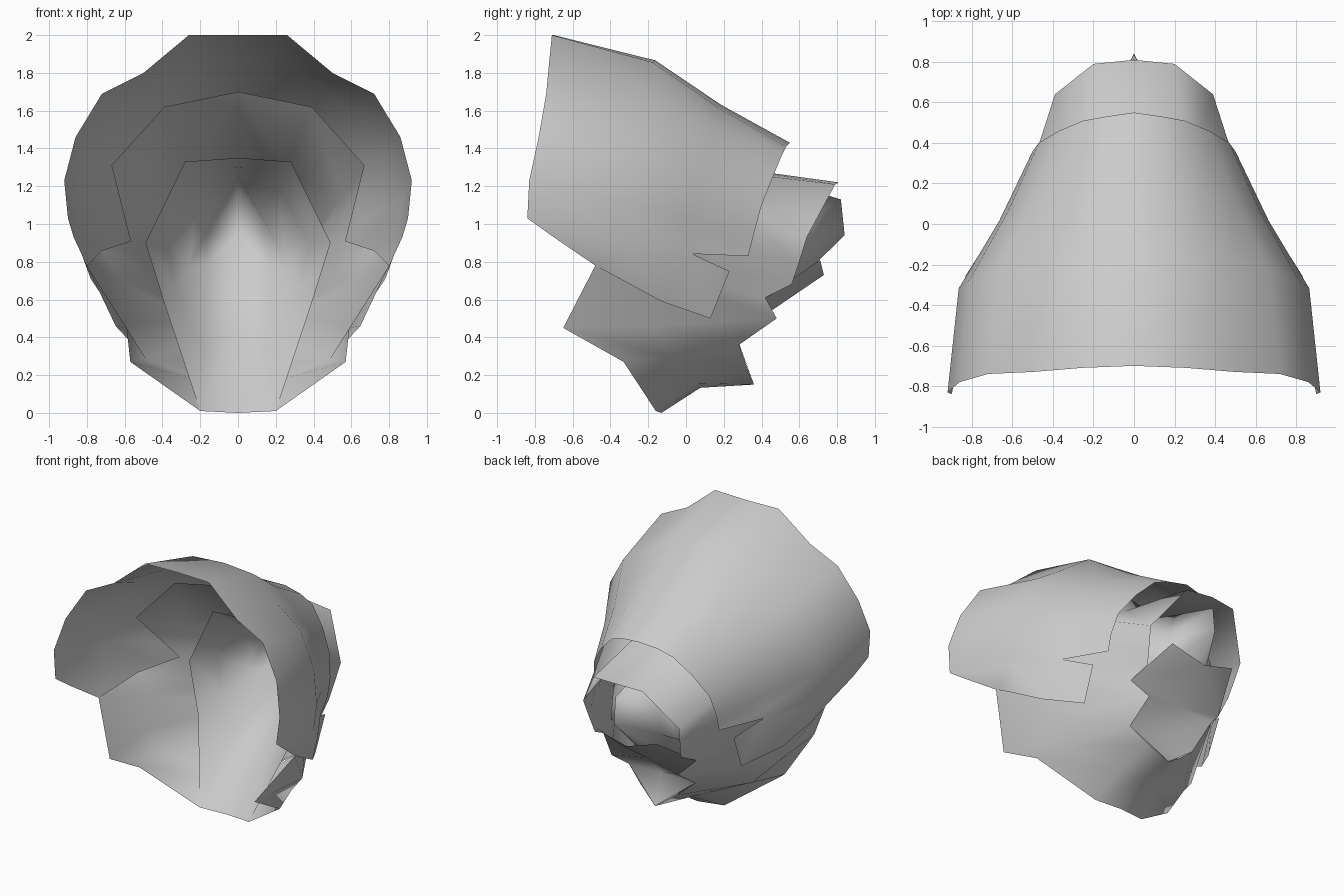
import bpy
import bmesh
from mathutils import Vector

default_cube = bpy.data.objects.get("Cube")
if default_cube:
    bpy.data.objects.remove(default_cube, do_unlink=True)

# One plain grey for every shell
grey = bpy.data.materials.new("plain_grey")
grey.use_nodes = True
colour = (0.6, 0.6, 0.6, 1)
grey.diffuse_color = colour
principled = next(n for n in grey.node_tree.nodes if n.type == 'BSDF_PRINCIPLED')
principled.inputs["Base Color"].default_value = colour
principled.inputs["Roughness"].default_value = 0.8


def swell(point, amount, axis_height):
    """Push a point away from the lengthwise axis of the body."""
    return Vector((point.x * amount, point.y,
                   axis_height + (point.z - axis_height) * amount))


def loft(front, back, steps, axis_height, row_swell=None):
    """Quads from a front rim to a back rim; steps are (position, swelling)."""
    rows = []
    for index, (start, end) in enumerate(zip(front, back)):
        start, end = Vector(start), Vector(end)
        row = [start]
        for position, amount in steps:
            if row_swell:
                amount = row_swell[index]
            row.append(swell(start.lerp(end, position), amount, axis_height))
        row.append(end)
        rows.append(row)
    faces = []
    for upper, lower in zip(rows, rows[1:]):
        for i in range(len(upper) - 1):
            faces.append((upper[i], upper[i + 1], lower[i + 1], lower[i]))
    return faces


def build(name, faces):
    """Join half a shell from its faces and mirror it across the middle."""
    bm = bmesh.new()
    for face in faces:
        bm.faces.new([bm.verts.new(corner) for corner in face])
    bmesh.ops.remove_doubles(bm, verts=bm.verts, dist=0.005)
    bmesh.ops.recalc_face_normals(bm, faces=bm.faces)
    for face in bm.faces:
        face.smooth = True
    mesh = bpy.data.meshes.new(name)
    bm.to_mesh(mesh)
    bm.free()
    mesh.materials.append(grey)
    obj = bpy.data.objects.new(name, mesh)
    bpy.context.scene.collection.objects.link(obj)
    mirror = obj.modifiers.new("Mirror", 'MIRROR')
    mirror.merge_threshold = 0.005
    return obj


# Large hood, open at the front, with a hooked flap low on each side
hood_front = [(0, -.7, 2), (.26, -.71, 2), (.5, -.73, 1.8), (.72, -.74, 1.69),
              (.86, -.78, 1.46), (.92, -.83, 1.23), (.9, -.84, 1.03), (.87, -.7, .93)]
hood_back = [(0, .55, 1.43), (.14, .53, 1.41), (.25, .51, 1.37), (.37, .46, 1.25),
             (.47, .4, 1.1), (.5, .36, .95), (.5, .34, .87), (.5, .33, .83)]
hood = loft(hood_front, hood_back, [(.43, 1.17), (.71, 1.07)], 1.1)
hood_edge = hood[-3][2]
flap_root = hood[-2][2]
cheek, flap_low, flap_mid = (.8, -.48, .78), (.78, -.35, .71), (.7, -.13, .59)
hood += [
    (hood_front[-1], hood_edge, cheek),
    (hood_edge, flap_low, cheek),
    (hood_edge, flap_root, flap_mid, flap_low),
    (flap_root, (.55, .23, .75), (.54, .13, .5), flap_mid),
]
build("outer_hood", hood)

# Corners where the middle shell meets the plate under the back
plate_side, plate_notch, plate_foot = (.38, .42, .61), (.27, .48, .5), (.27, .28, .36)
plate_tip = (0, .36, .15)

# Middle shell, notched at the sides and closed underneath
middle_front = [(0, -.17, 1.7), (.39, -.18, 1.62), (.67, -.23, 1.31),
                (.57, .13, .91), (.72, -.14, .86), cheek,
                (.59, -.65, .45), (.57, -.33, .27), (.2, -.16, .01), (0, -.13, 0)]
middle_back = [(0, .81, 1.22), (.2, .79, 1.21), (.39, .64, .93),
               (.37, .6, .8), (.35, .56, .68), plate_side,
               plate_notch, plate_foot, (.14, .32, .25), plate_tip]
middle_swell = [.8, .82, 1, 1, .9, 1, 1.42, 1.1, .88, .84]
build("middle_shell", loft(middle_front, middle_back, [(.42, 1)], .5, middle_swell))

# Inner shell narrowing to a pointed beak with an upright edge
beak_top, beak_low = (0, .82, 1.13), (0, .84, .94)
brow, cheek_top, cheek_low, jaw = (.16, .55, .98), (.24, .52, .9), (.26, .5, .77), (.17, .52, .78)
inner_front = [(0, .1, 1.35), (.28, .11, 1.33), (.49, .13, .9),
               (.38, .08, .55), (.2, -.16, .01), (0, -.13, 0)]
inner_back = [beak_top, brow, cheek_top, cheek_low, jaw, beak_low]
inner = loft(inner_front, inner_back, [(.45, 1)], .7)
inner += [(beak_low, beak_top, brow, jaw), (brow, cheek_top, cheek_low, jaw)]
build("inner_shell", inner)

# Ragged plate under the back, creased along its middle
fold_high, fold_low = (0, .45, .54), (0, .28, .37)
build("rear_plate", [
    ((0, .73, .73), (.26, .71, .81), plate_side, fold_high),
    (fold_high, plate_side, plate_notch, plate_foot, fold_low),
    (fold_low, plate_foot, plate_tip),
])
